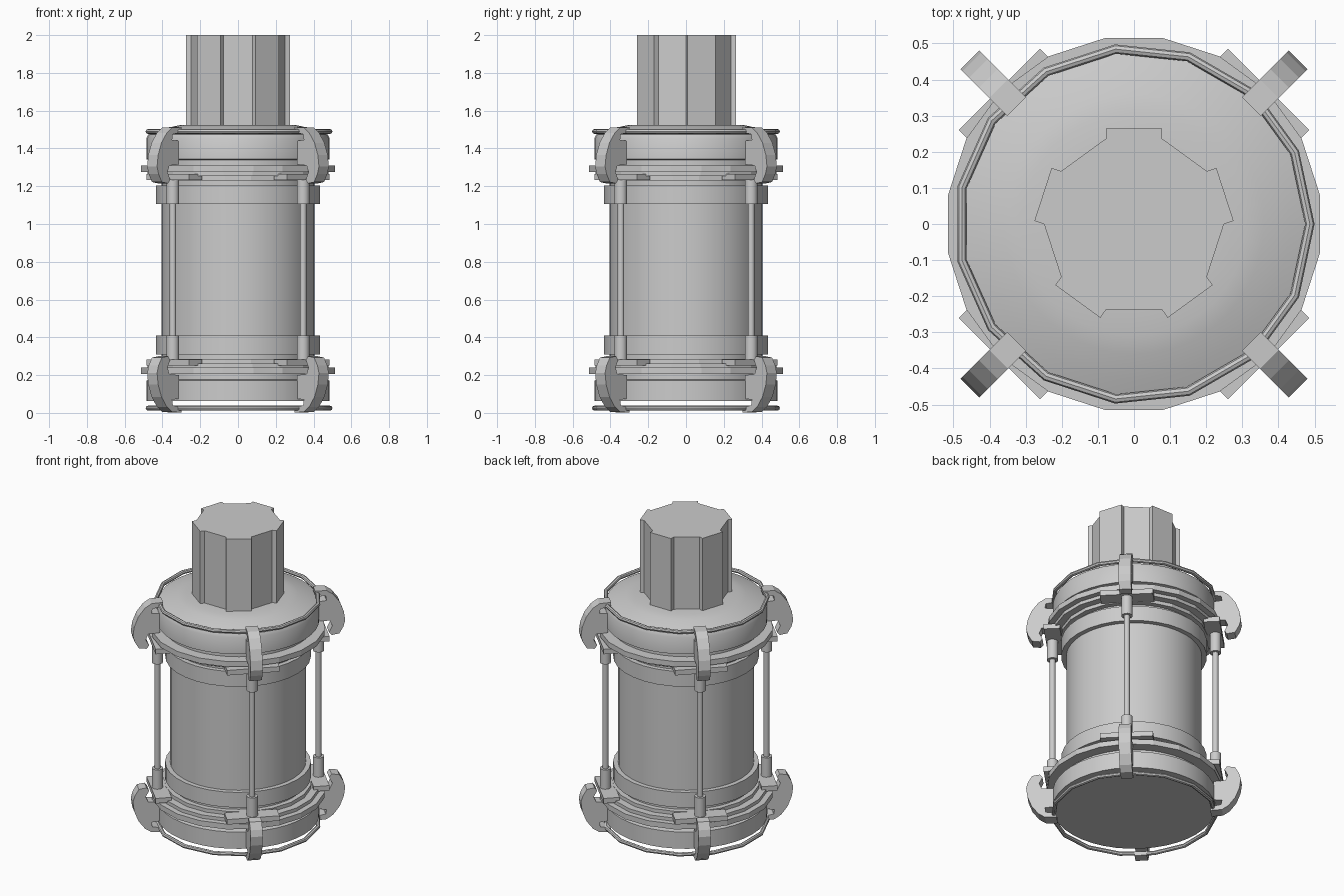
import bpy, bmesh, math
from math import sin, cos, pi, radians
from mathutils import Matrix

if "Cube" in bpy.data.objects:
    bpy.data.objects.remove(bpy.data.objects["Cube"])

MID = 0.7575          # the two ends mirror about this height


def finish(name, bm, smooth=False):
    bmesh.ops.recalc_face_normals(bm, faces=bm.faces[:])
    me = bpy.data.meshes.new(name)
    bm.to_mesh(me)
    bm.free()
    for p in me.polygons:
        p.use_smooth = smooth
    if smooth:
        me.set_sharp_from_angle(angle=radians(32))
    ob = bpy.data.objects.new(name, me)
    bpy.context.collection.objects.link(ob)
    return ob


def flip(z, top):
    return 2 * MID - z if top else z


def lathe(name, prof, n, phase=0.0, smooth=True, closed=False):
    """Revolve (r, z) points; capped at both ends, or closed into a ring."""
    bm = bmesh.new()
    rows = [[bm.verts.new((r * cos(phase + 2 * pi * i / n), r * sin(phase + 2 * pi * i / n), z))
             for i in range(n)] for r, z in prof]
    pairs = list(zip(rows, rows[1:])) + ([(rows[-1], rows[0])] if closed else [])
    for a, b in pairs:
        for i in range(n):
            j = (i + 1) % n
            bm.faces.new((a[i], a[j], b[j], b[i]))
    if not closed:
        bm.faces.new(rows[0])
        bm.faces.new(rows[-1])
    return finish(name, bm, smooth)


def extrude(name, pts, to3d, lo, hi, turn=0.0):
    """Extrude a flat outline between lo and hi, then turn it about z."""
    bm = bmesh.new()
    a = [bm.verts.new(to3d(p, lo)) for p in pts]
    b = [bm.verts.new(to3d(p, hi)) for p in pts]
    bm.faces.new(a)
    bm.faces.new(b)
    for i in range(len(pts)):
        j = (i + 1) % len(pts)
        bm.faces.new((a[i], a[j], b[j], b[i]))
    bmesh.ops.rotate(bm, verts=bm.verts[:], cent=(0, 0, 0), matrix=Matrix.Rotation(turn, 3, 'Z'))
    return finish(name, bm)


def radial(p, t):     # outline in the (radius, height) plane
    return (p[0], t, p[1])


def level(p, z):      # outline in the ground plane
    return (p[0], p[1], z)


# main drum
lathe("drum", [(0.405, 0.22), (0.405, 2 * MID - 0.22)], 40)

# end cap, flange, step, collar and guard ring at each end
for top in (False, True):
    tag = "upper" if top else "lower"
    cap = [(0.45, 0.24), (0.45, 0.177), (0.485, 0.172), (0.485, 0.062)]
    if top:
        cap += [(0.475, 0.042), (0.43, 0.025), (0.36, 0.003), (0.31, -0.008), (0.2, -0.01)]
    lathe(tag + "_cap", [(r, flip(z, top)) for r, z in cap], 40)
    lathe(tag + "_flange", [(0.521, flip(z, top)) for z in (0.205, 0.24)], 20, radians(9), False)
    lathe(tag + "_step", [(0.485, flip(0.24, top)), (0.485, flip(0.262, top)),
                          (0.44, flip(0.262, top)), (0.44, flip(0.285, top))], 20, radians(9), False)
    lathe(tag + "_collar", [(0.435, flip(z, top)) for z in (0.31, 0.41)], 32)
    lathe(tag + "_guard_ring", [(0.487 + 0.013 * cos(k * pi / 4),
                                 flip(0.025, top) + 0.013 * sin(k * pi / 4)) for k in range(8)],
          15, closed=True)

# crescent handle outline, lower end
handle = [(0.46, 0.002), (0.53, 0.005), (0.57, 0.032), (0.61, 0.085), (0.635, 0.15), (0.643, 0.21),
          (0.632, 0.25), (0.607, 0.293), (0.56, 0.3), (0.545, 0.28), (0.565, 0.24), (0.55, 0.205),
          (0.48, 0.2), (0.48, 0.075), (0.53, 0.07), (0.525, 0.04), (0.46, 0.028)]

# four corners: tie rod, sleeves, clamp plates and handles
for k in range(4):
    a = radians(45 + 90 * k)
    x, y = 0.488 * cos(a), 0.488 * sin(a)
    rod = lathe(f"tie_rod_{k}", [(0.018, 0.25), (0.018, 2 * MID - 0.25)], 12)
    rod.location = (x, y, 0)
    for top in (False, True):
        tag = f"{'upper' if top else 'lower'}_{k}"
        sleeve = lathe("rod_sleeve_" + tag, [(0.034, flip(z, top)) for z in (0.25, 0.41)], 12)
        sleeve.location = (x, y, 0)
        extrude("clamp_plate_" + tag, [(0.43, -0.159), (0.527, -0.159), (0.527, 0.159), (0.43, 0.159)],
                level, flip(0.25, top), flip(0.283, top), a)
        extrude("handle_" + tag, [(r, flip(z, top)) for r, z in handle], radial, -0.037, 0.037, a)

# top plug: ten-sided core with five raised faces
plug = []
for k in range(5):
    c = radians(90 + 72 * k)
    for r, t in ((0.237, -0.077), (0.265, -0.077), (0.265, 0.077), (0.237, 0.077)):
        plug.append((r * cos(c) - t * sin(c), r * sin(c) + t * cos(c)))
extrude("top_plug", plug, level, 1.48, 2.0)
